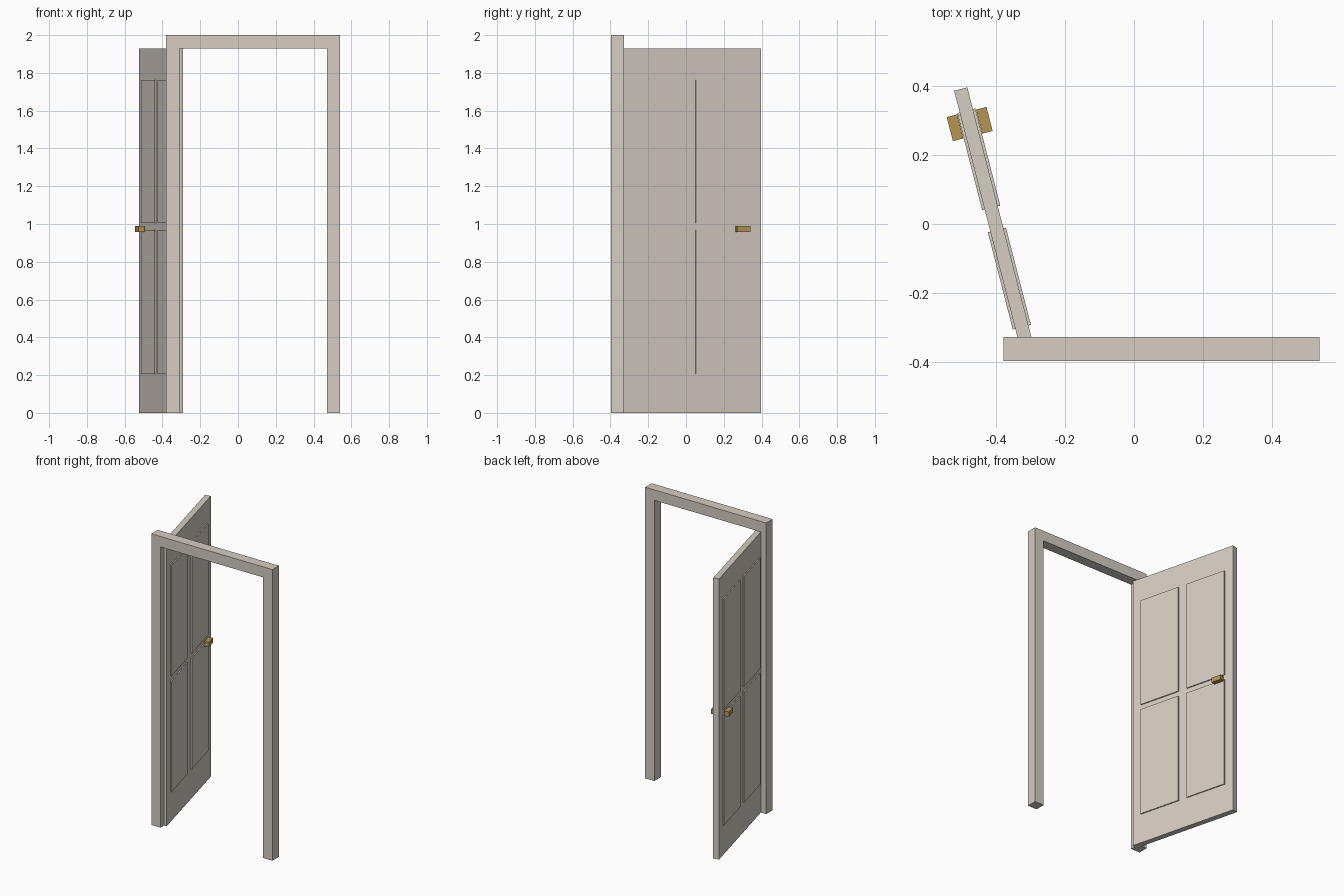
import bpy, bmesh, math
from mathutils import Matrix, Vector

cube = bpy.data.objects.get("Cube")
if cube:
    bpy.data.objects.remove(cube, do_unlink=True)


def material(name, rgb):
    m = bpy.data.materials.new(name)
    m.use_nodes = True
    m.diffuse_color = (*rgb, 1)
    m.node_tree.nodes["Principled BSDF"].inputs["Base Color"].default_value = (*rgb, 1)
    return m


CREAM = material("cream paint", (0.66, 0.61, 0.54))
BRASS = material("brass", (0.47, 0.30, 0.08))


def finish(name, bm, mat):
    bmesh.ops.recalc_face_normals(bm, faces=bm.faces)
    mesh = bpy.data.meshes.new(name)
    bm.to_mesh(mesh)
    bm.free()
    mesh.materials.append(mat)
    obj = bpy.data.objects.new(name, mesh)
    bpy.context.collection.objects.link(obj)
    return obj


def box(name, low, high, mat, matrix):
    """Box between two corners, placed by a matrix."""
    low, high = Vector(low), Vector(high)
    bm = bmesh.new()
    bmesh.ops.create_cube(bm, size=1, matrix=Matrix.Translation((low + high) / 2)
                          @ Matrix.Diagonal((*(high - low), 1)))
    obj = finish(name, bm, mat)
    obj.matrix_world = matrix
    return obj


# Door frame: an upside-down U outline pulled back in depth
LEFT, RIGHT, WIDTH, TOP = -0.38, 0.54, 0.07, 2.0
FRONT, HEAD = -0.398, TOP - 0.072
outline = [(LEFT, 0), (LEFT, TOP), (RIGHT, TOP), (RIGHT, 0),
           (RIGHT - WIDTH, 0), (RIGHT - WIDTH, HEAD),
           (LEFT + WIDTH, HEAD), (LEFT + WIDTH, 0)]
bm = bmesh.new()
face = bm.faces.new([bm.verts.new((x, FRONT, z)) for x, z in outline])
pulled = bmesh.ops.extrude_face_region(bm, geom=[face])["geom"]
bmesh.ops.translate(bm, vec=(0, WIDTH, 0),
                    verts=[v for v in pulled if isinstance(v, bmesh.types.BMVert)])
finish("door_frame", bm, CREAM)

# Open door, built along local +y from its hinge line
LENGTH, HALF = 0.78, 0.0197
hinge = (Matrix.Translation((LEFT + WIDTH, FRONT + WIDTH / 2, 0))
         @ Matrix.Rotation(math.radians(14.4), 4, 'Z'))
box("door_leaf", (-HALF, 0, 0), (HALF, LENGTH, HEAD), CREAM, hinge)

# Raised panels and a handle on both faces
RAISE = 0.0075
for side, label in ((1, "inner"), (-1, "outer")):
    def on_face(name, near, far, y, z, mat):
        xs = sorted((side * (HALF + near), side * (HALF + far)))
        box(name, (xs[0], y[0], z[0]), (xs[1], y[1], z[1]), mat, hinge)

    for column, y in (("hinge", (0.065, 0.357)), ("latch", (0.423, 0.715))):
        for row, z in (("lower", (0.207, 0.969)), ("upper", (1.004, 1.763))):
            on_face(f"{label}_{row}_{column}_panel", -0.005, RAISE, y, z, CREAM)
    on_face(f"{label}_handle", RAISE + 0.001, 0.040,
            (LENGTH - 0.141, LENGTH - 0.069), (0.957, 0.99), BRASS)
